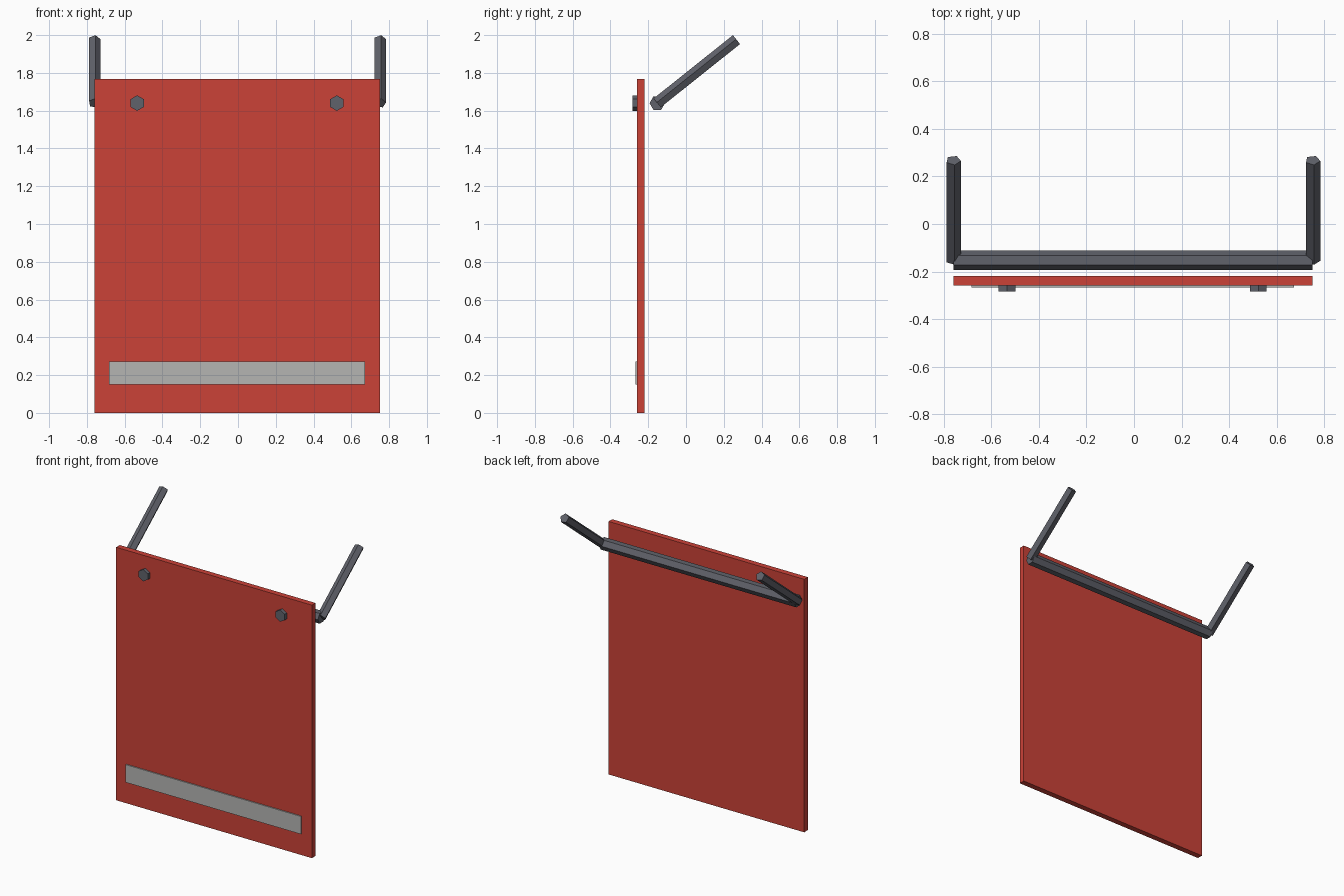
import bpy, math
from mathutils import Matrix, Vector

if "Cube" in bpy.data.objects:
    bpy.data.objects.remove(bpy.data.objects["Cube"])


def material(name, rgb):
    m = bpy.data.materials.new(name)
    m.use_nodes = True
    m.diffuse_color = (*rgb, 1)
    m.node_tree.nodes["Principled BSDF"].inputs["Base Color"].default_value = (*rgb, 1)
    return m


RED = material("red paint", (0.60, 0.054, 0.039))
STEEL = material("dark steel", (0.118, 0.123, 0.147))
GREY = material("light grey", (0.46, 0.46, 0.45))


def box(name, low, high, mat):
    low, high = Vector(low), Vector(high)
    bpy.ops.mesh.primitive_cube_add(size=1, location=(low + high) / 2)
    ob = bpy.context.object
    ob.name = name
    ob.data.transform(Matrix.Diagonal((*(high - low), 1)))
    ob.data.materials.append(mat)
    return ob


def rod(name, start, end, radius, sides, across, turn, mat):
    """Flat-sided rod; the first corner lies `turn` degrees from `across`."""
    start, end = Vector(start), Vector(end)
    axis = (end - start).normalized()
    u = Vector(across)
    v = axis.cross(u)
    bpy.ops.mesh.primitive_cylinder_add(vertices=sides, radius=radius,
                                        depth=(end - start).length)
    ob = bpy.context.object
    ob.name = name
    # primitive cylinders have their first corner on +y
    spin = Matrix.Rotation(math.radians(turn - 90), 4, "Z")
    frame = Matrix((u, v, axis)).transposed().to_4x4()
    ob.data.transform(frame @ spin)
    ob.location = (start + end) / 2
    ob.data.materials.append(mat)
    return ob


LEFT, RIGHT = 0.752, -0.76
BAR_Y, BAR_Z = -0.152, 1.64

# Board and the strip along its lower front
box("board", (RIGHT, -0.259, 0), (LEFT, -0.219, 1.767), RED)
box("front_strip", (-0.683, -0.267, 0.149), (0.673, -0.258, 0.273), GREY)

# Hexagonal bolt heads, corner up
for side, x in (("left", 0.523), ("right", -0.534)):
    rod(side + "_bolt", (x, -0.258, BAR_Z), (x, -0.283, BAR_Z),
        0.041, 6, (0, 0, 1), 0, STEEL)

# Hexagonal crossbar, flat side up
rod("crossbar", (RIGHT, BAR_Y, BAR_Z), (LEFT, BAR_Y, BAR_Z),
    0.041, 6, (0, 1, 0), 0, STEEL)

# Five-sided arms rising backwards from the crossbar ends
for side, x in (("left", LEFT), ("right", RIGHT)):
    rod(side + "_arm", (x, BAR_Y, BAR_Z), (x, 0.268, 1.975),
        0.032, 5, (1, 0, 0), -8, STEEL)
